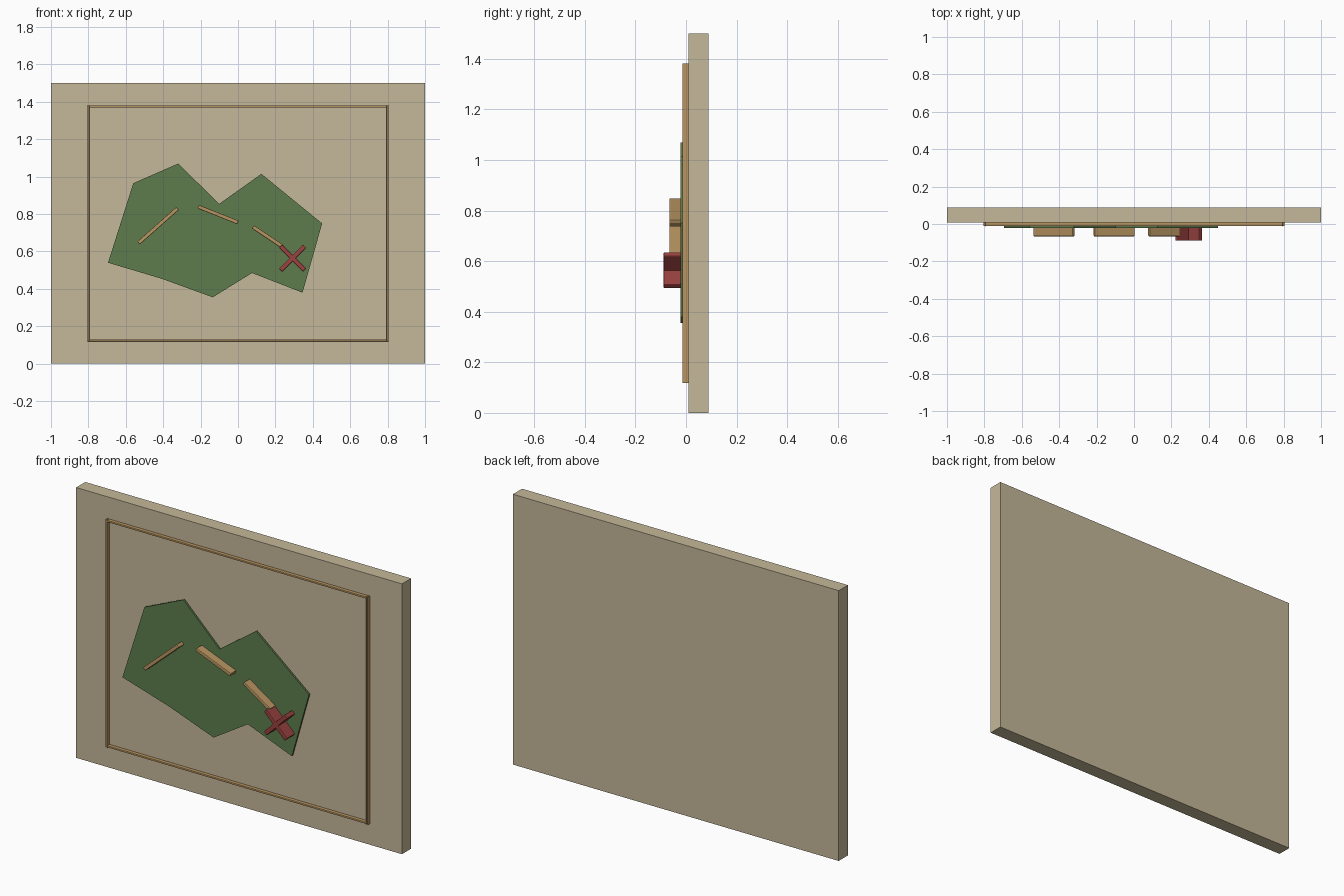
import bpy, bmesh, math
from mathutils import Matrix

if "Cube" in bpy.data.objects:
    bpy.data.objects.remove(bpy.data.objects["Cube"])


def material(name, rgb):
    m = bpy.data.materials.new(name)
    m.diffuse_color = (*rgb, 1)
    m.use_nodes = True
    m.node_tree.nodes["Principled BSDF"].inputs["Base Color"].default_value = m.diffuse_color
    return m


PARCHMENT = material("parchment", (0.56, 0.48, 0.32))
TAN = material("tan_wood", (0.48, 0.30, 0.12))
GREEN = material("land_green", (0.11, 0.20, 0.075))
RED = material("marker_red", (0.32, 0.055, 0.05))


def finish(name, bm, mat):
    bmesh.ops.recalc_face_normals(bm, faces=bm.faces)
    me = bpy.data.meshes.new(name)
    bm.to_mesh(me)
    bm.free()
    me.materials.append(mat)
    ob = bpy.data.objects.new(name, me)
    bpy.context.collection.objects.link(ob)
    return ob


def bar(name, a, b, width, y0, y1, mat, bevel=0.0):
    """Box running from a to b in the xz plane, spanning y0..y1."""
    dx, dz = b[0] - a[0], b[1] - a[1]
    bm = bmesh.new()
    bmesh.ops.create_cube(bm, size=1)
    bm.transform(Matrix.Translation(((a[0] + b[0]) / 2, (y0 + y1) / 2, (a[1] + b[1]) / 2))
                 @ Matrix.Rotation(-math.atan2(dz, dx), 4, 'Y')
                 @ Matrix.Diagonal((math.hypot(dx, dz), y1 - y0, width, 1)))
    if bevel:
        bmesh.ops.bevel(bm, geom=bm.edges[:], offset=bevel, segments=2,
                        profile=0.5, affect='EDGES')
    return finish(name, bm, mat)


# Backing board
bar("board", (-1, 0.75), (1, 0.75), 1.5, 0.009, 0.089, PARCHMENT)

# Thin raised border
for name, z in (("border_bottom", 0.125), ("border_top", 1.375)):
    bar(name, (-0.805, z), (0.805, z), 0.01, -0.011, 0.0095, TAN, 0.002)
for name, x in (("border_left", -0.8), ("border_right", 0.8)):
    bar(name, (x, 0.12), (x, 1.38), 0.01, -0.011, 0.0095, TAN, 0.002)

# Land mass: thin extruded outline
outline = [(-0.56, 0.965), (-0.32, 1.07), (-0.10, 0.855), (0.125, 1.015), (0.45, 0.75),
           (0.345, 0.38), (0.075, 0.485), (-0.135, 0.355), (-0.41, 0.455), (-0.695, 0.54)]
bm = bmesh.new()
face = bm.faces.new([bm.verts.new((x, -0.021, z)) for x, z in outline])
ext = bmesh.ops.extrude_face_region(bm, geom=[face])
bmesh.ops.translate(bm, vec=(0, 0.01, 0),
                    verts=[v for v in ext["geom"] if isinstance(v, bmesh.types.BMVert)])
finish("land", bm, GREEN)

# Dashed trail
dashes = [((-0.532, 0.645), (-0.323, 0.83)), ((-0.213, 0.84), (0.0, 0.755)),
          ((0.08, 0.732), (0.24, 0.625))]
for i, (a, b) in enumerate(dashes):
    bar(f"trail_dash_{i + 1}", a, b, 0.02, -0.066, -0.016, TAN, 0.004)

# Crossed marker bars
cx, cz, h = 0.292, 0.564, 0.064
for s in (1, -1):
    bar("marker_bar", (cx - h, cz - s * h), (cx + h, cz + s * h), 0.024,
        -0.089, -0.016, RED, 0.004)
